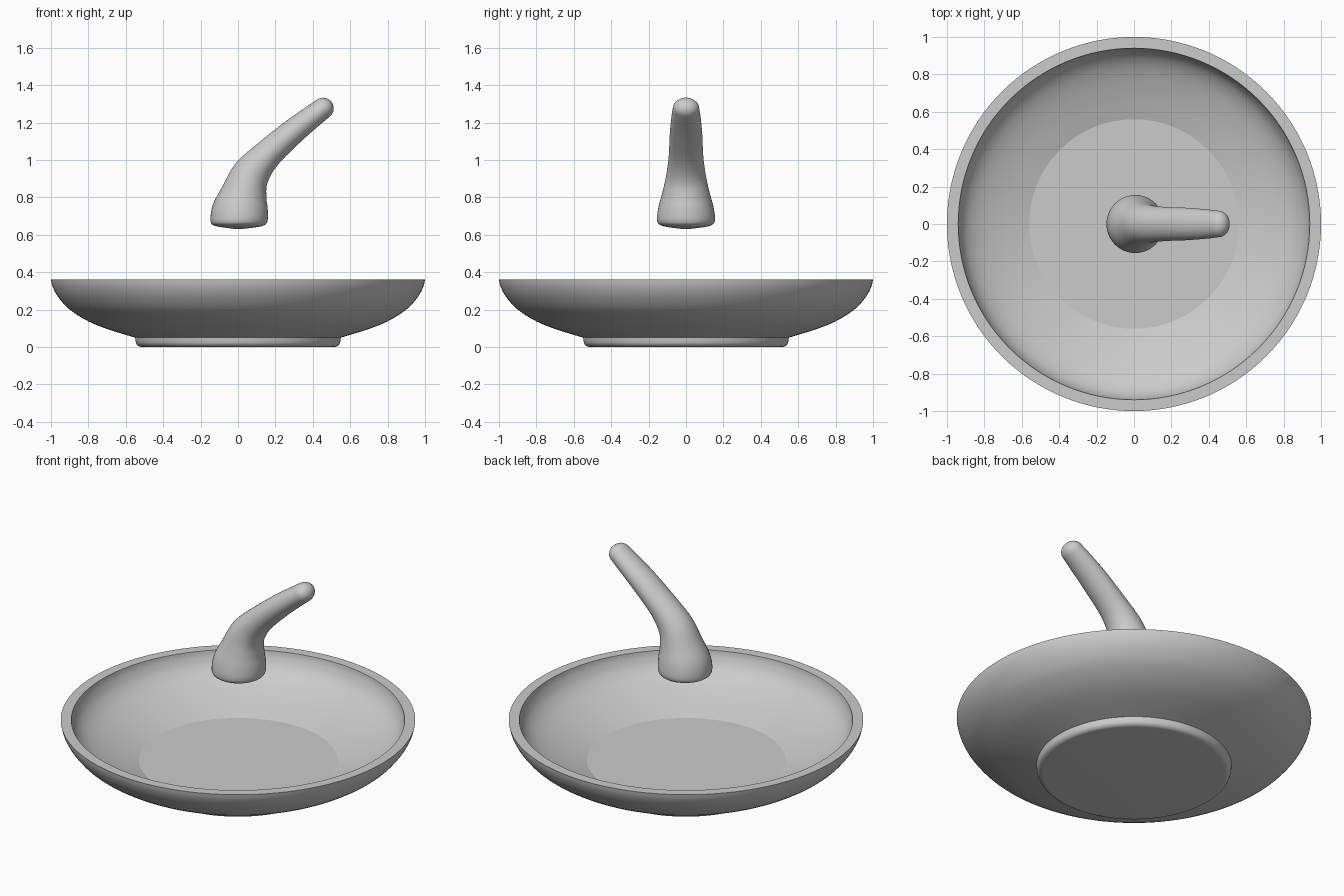
import bpy
import bmesh
from math import sin, cos, pi, radians

if "Cube" in bpy.data.objects:
    bpy.data.objects.remove(bpy.data.objects["Cube"])


def smooth_rows(rows, n):
    """Catmull-Rom interpolation through tuples of any length."""
    pts = [rows[0]] + rows + [rows[-1]]
    out = []
    for i in range(1, len(pts) - 2):
        for k in range(n):
            t = k / n
            out.append(tuple(
                0.5 * (2 * b + (c - a) * t + (2 * a - 5 * b + 4 * c - d) * t * t
                       + (3 * b - a - 3 * c + d) * t ** 3)
                for a, b, c, d in zip(*pts[i - 1:i + 3])))
    return out + [rows[-1]]


def loft(name, rings, segs, angle):
    """Skin rings (x, z, radius, y radius, tilt in degrees), capping both ends."""
    bm = bmesh.new()
    loops = []
    for x, z, r, ry, tilt in rings:
        a = radians(tilt)
        loops.append([bm.verts.new((x + r * cos(u) * cos(a), ry * sin(u),
                                    z - r * cos(u) * sin(a)))
                      for u in (2 * pi * i / segs for i in range(segs))])
    for lo, hi in zip(loops, loops[1:]):
        for i in range(segs):
            j = (i + 1) % segs
            bm.faces.new((lo[i], lo[j], hi[j], hi[i]))
    bm.faces.new(loops[0][::-1])
    bm.faces.new(loops[-1])
    bmesh.ops.recalc_face_normals(bm, faces=bm.faces)
    mesh = bpy.data.meshes.new(name)
    bm.to_mesh(mesh)
    bm.free()
    obj = bpy.data.objects.new(name, mesh)
    bpy.context.collection.objects.link(obj)
    bpy.ops.object.select_all(action='DESELECT')
    obj.select_set(True)
    bpy.context.view_layer.objects.active = obj
    bpy.ops.object.shade_smooth_by_angle(angle=radians(angle))
    return obj


# Bowl: flat foot, curved outer wall, flat rim, curved inner wall, flat floor
foot = [(0.51, 0.0), (0.525, 0.002), (0.538, 0.01), (0.546, 0.024), (0.55, 0.05)]
outer = [(0.55, 0.05), (0.69, 0.093), (0.80, 0.137), (0.90, 0.2),
         (0.96, 0.265), (0.99, 0.32), (1.0, 0.36)]
inner = [(0.94, 0.36), (0.932, 0.325), (0.905, 0.275), (0.855, 0.23),
         (0.78, 0.19), (0.68, 0.15), (0.56, 0.11)]
profile = smooth_rows(foot, 3)[:-1] + smooth_rows(outer, 4) + smooth_rows(inner, 4)
loft("bowl", [(0, z, r, r, 0) for r, z in profile], 128, 13)

# Pestle: broad rounded head, bent tapering handle
sections = [
    (0.005, 0.63, 0.01, 0.01, 0), (0.005, 0.64, 0.09, 0.09, 0),
    (0.005, 0.652, 0.138, 0.138, 0), (0.006, 0.68, 0.153, 0.155, 0),
    (0.012, 0.75, 0.147, 0.147, 4), (0.035, 0.83, 0.121, 0.125, 15),
    (0.072, 0.928, 0.1, 0.104, 32), (0.155, 1.027, 0.079, 0.092, 45),
    (0.293, 1.15, 0.068, 0.086, 52), (0.402, 1.236, 0.06, 0.077, 53)]
rings = smooth_rows(sections, 5)
tip = [(0.455, 1.276, 0.057, 0.07, 53)]
for k in range(1, 8):
    a = k * pi / 2 / 7.3
    tip.append((0.455 + 0.045 * sin(a), 1.276 + 0.034 * sin(a),
                0.057 * cos(a), 0.07 * cos(a), 53))
loft("pestle", rings + tip, 48, 40)
